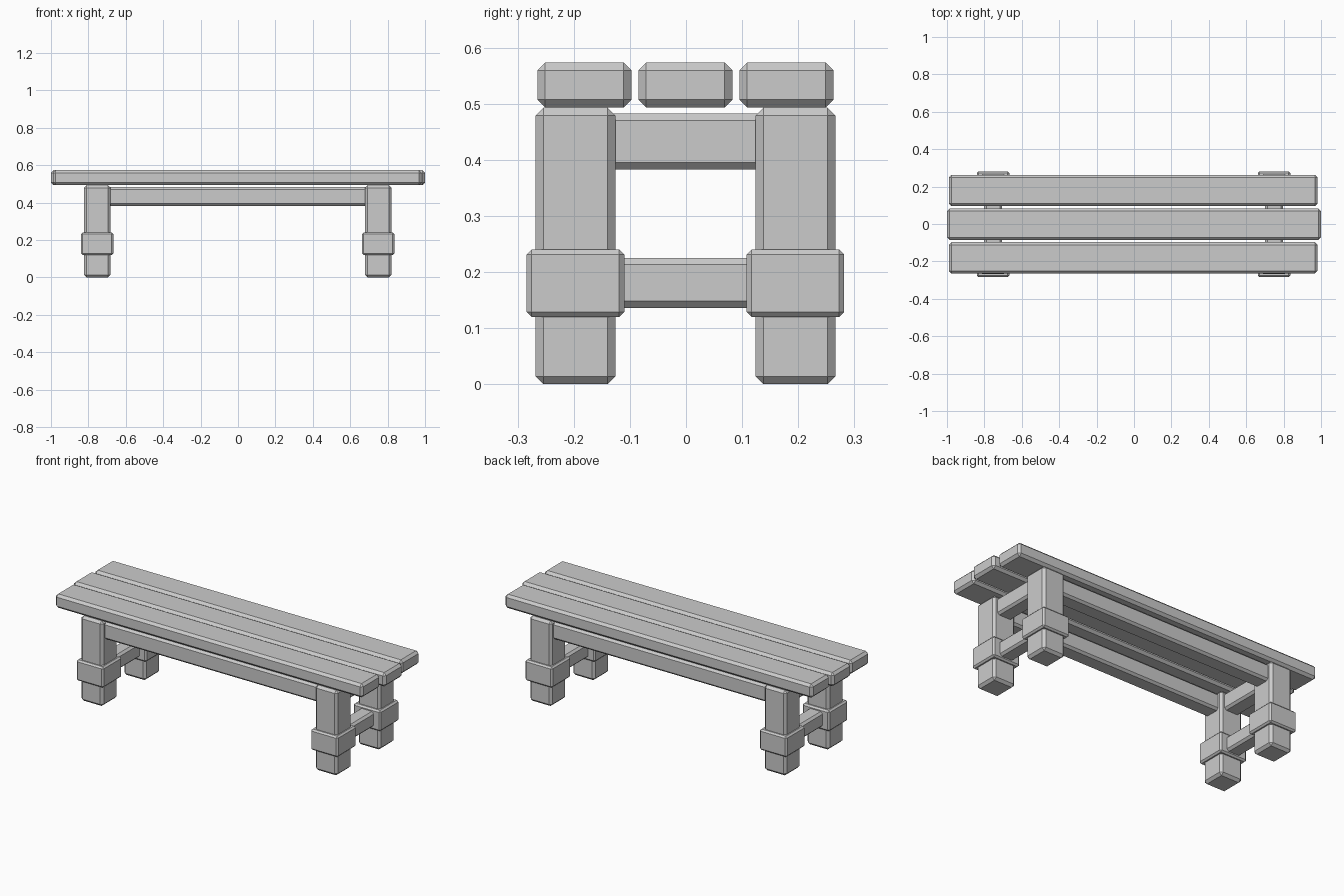
import bpy, bmesh
from mathutils import Vector

if "Cube" in bpy.data.objects:
    bpy.data.objects.remove(bpy.data.objects["Cube"])

wood = bpy.data.materials.new("plain grey")
wood.diffuse_color = (0.6, 0.6, 0.6, 1)
wood.use_nodes = True
wood.node_tree.nodes["Principled BSDF"].inputs["Base Color"].default_value = wood.diffuse_color


def block(name, lo, hi, bevel):
    """Chamfered box between two corners."""
    lo, hi = Vector(lo), Vector(hi)
    size, mid = hi - lo, (lo + hi) / 2
    bm = bmesh.new()
    bmesh.ops.create_cube(bm, size=1)
    for v in bm.verts:
        v.co = Vector((v.co.x * size.x, v.co.y * size.y, v.co.z * size.z))
    bmesh.ops.bevel(bm, geom=bm.edges[:], offset=bevel, segments=1,
                    profile=0.5, affect='EDGES')
    mesh = bpy.data.meshes.new(name)
    bm.to_mesh(mesh)
    bm.free()
    mesh.materials.append(wood)
    ob = bpy.data.objects.new(name, mesh)
    ob.location = mid
    bpy.context.collection.objects.link(ob)
    return ob


# Seat planks, the middle one slightly longer
for name, y, x0, x1 in (("front", -0.181, -0.99, 0.981),
                        ("middle", -0.001, -1.0, 1.0),
                        ("back", 0.179, -0.99, 0.981)):
    block(name + "_seat_plank", (x0, y - 0.084, 0.493),
          (x1, y + 0.084, 0.573), 0.014)

LEG_X = {"left": -0.753, "right": 0.749}
LEG_Y = {"front": -0.197, "back": 0.195}

# Legs with collars
for side, x in LEG_X.items():
    for end, y in LEG_Y.items():
        block(f"{end}_{side}_leg", (x - 0.071, y - 0.071, 0),
              (x + 0.071, y + 0.071, 0.493), 0.014)
        block(f"{end}_{side}_collar", (x - 0.087, y - 0.087, 0.12),
              (x + 0.087, y + 0.087, 0.24), 0.009)

# Cross rails between front and back legs
for side, x in LEG_X.items():
    block(f"{side}_upper_cross_rail", (x - 0.048, -0.15, 0.383),
          (x + 0.048, 0.15, 0.482), 0.012)
    block(f"{side}_lower_cross_rail", (x - 0.045, -0.15, 0.136),
          (x + 0.045, 0.15, 0.225), 0.012)

# Long rails under the seat
for end, y in LEG_Y.items():
    block(f"{end}_long_rail", (-0.71, y - 0.048, 0.383),
          (0.71, y + 0.048, 0.482), 0.012)
